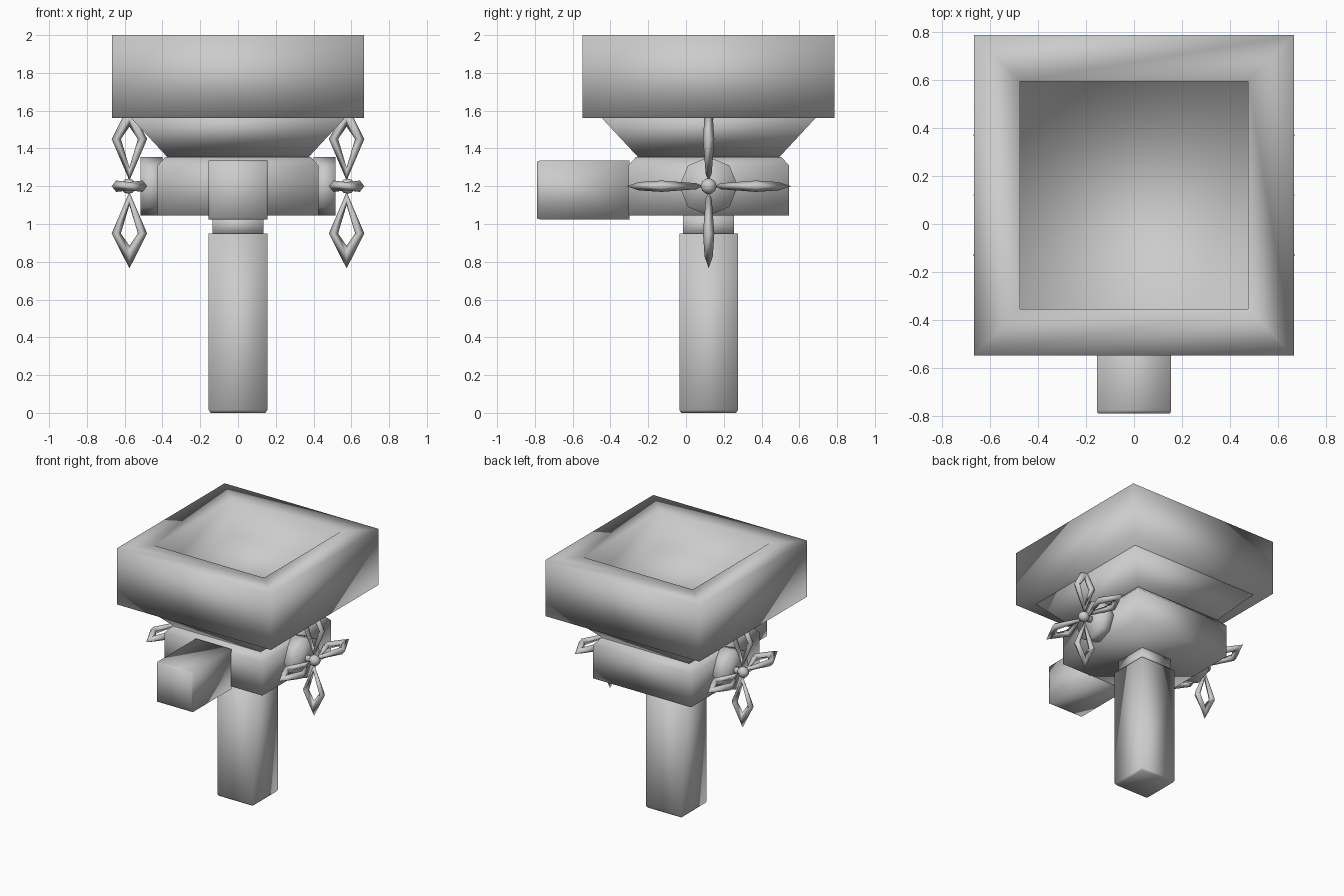
import bpy, bmesh, math
from mathutils import Matrix, Vector

if "Cube" in bpy.data.objects:
    bpy.data.objects.remove(bpy.data.objects["Cube"])

CY = 0.12  # y of the main axis


def finish(bm, name):
    bmesh.ops.recalc_face_normals(bm, faces=bm.faces)
    me = bpy.data.meshes.new(name)
    bm.to_mesh(me)
    bm.free()
    for p in me.polygons:
        p.use_smooth = True
    ob = bpy.data.objects.new(name, me)
    bpy.context.collection.objects.link(ob)
    return ob


def square_loft(name, rings, matrix=None):
    """Closed stack of square rings given as (half width, height)."""
    bm = bmesh.new()
    loops = [[bm.verts.new((sx * h, sy * h, z)) for sx, sy in
              ((-1, -1), (1, -1), (1, 1), (-1, 1))] for h, z in rings]
    for a, b in zip(loops, loops[1:]):
        for i in range(4):
            j = (i + 1) % 4
            bm.faces.new((a[i], a[j], b[j], b[i]))
    bm.faces.new(loops[0][::-1])
    bm.faces.new(loops[-1])
    bm.transform(matrix or Matrix.Translation((0, CY, 0)))
    return finish(bm, name)


# post, neck and square body
square_loft("post", [(0.145, 0), (0.155, 0.015), (0.155, 0.95)])
square_loft("neck", [(0.135, 0.94), (0.135, 1.05)])
square_loft("body", [(0.425, 1.045), (0.425, 1.31), (0.385, 1.355)])

# funnel and hollow basin
square_loft("funnel", [(0.37, 1.35), (0.565, 1.56)])
square_loft("basin", [(0.667, 1.56), (0.667, 2.0), (0.474, 2.0), (0.474, 1.72)])

# spout pointing to the front
square_loft("spout", [(0.155, 0.30), (0.155, 0.775), (0.15, 0.79)],
            Matrix.Translation((0, 0, 1.18)) @ Matrix.Rotation(math.pi / 2, 4, 'X'))


def add_blade(bm, angle):
    """Kite-shaped loop with a diamond cross-section, turned about x."""
    # radius and half width of outer, middle and inner outline, then half thickness
    corners = [(0.03, 0.0, 0.065, 0.0, 0.10, 0.0, 0.016),
               (0.25, 0.094, 0.25, 0.07, 0.25, 0.045, 0.03),
               (0.435, 0.0, 0.37, 0.0, 0.315, 0.0, 0.022)]
    r1, w1, r2, w2, r3, w3, t = corners[1]
    corners.append((r1, -w1, r2, -w2, r3, -w3, t))
    turn = Matrix.Rotation(angle, 3, 'X')
    secs = []
    for ro, wo, rm, wm, ri, wi, t in corners:
        pts = [(wo, 0, ro), (wm, t, rm), (wi, 0, ri), (wm, -t, rm)]
        secs.append([bm.verts.new(turn @ Vector(p)) for p in pts])
    for k in range(4):
        a, b = secs[k], secs[(k + 1) % 4]
        for i in range(4):
            j = (i + 1) % 4
            bm.faces.new((a[i], a[j], b[j], b[i]))


# valve flange and four-bladed handle on each side
for side, label in ((-1, "left"), (1, "right")):
    lie = Matrix.Rotation(math.pi / 2, 4, 'Y')
    bm = bmesh.new()
    bmesh.ops.create_cone(bm, cap_ends=True, segments=8, radius1=0.155, radius2=0.155,
                          depth=0.115, matrix=Matrix.Translation((side * 0.4575, CY, 1.2)) @ lie)
    finish(bm, label + "_valve_flange")

    bm = bmesh.new()
    for k in range(4):
        add_blade(bm, k * math.pi / 2)
    bm.transform(Matrix.Translation((side * 0.575, CY, 1.2)))
    finish(bm, label + "_valve_handle")

    bm = bmesh.new()
    bmesh.ops.create_uvsphere(bm, u_segments=10, v_segments=6, radius=0.042,
                              matrix=Matrix.Translation((side * 0.58, CY, 1.2)) @ lie)
    bmesh.ops.create_cone(bm, cap_ends=True, segments=8, radius1=0.025, radius2=0.025,
                          depth=0.09, matrix=Matrix.Translation((side * 0.54, CY, 1.2)) @ lie)
    finish(bm, label + "_valve_hub")
